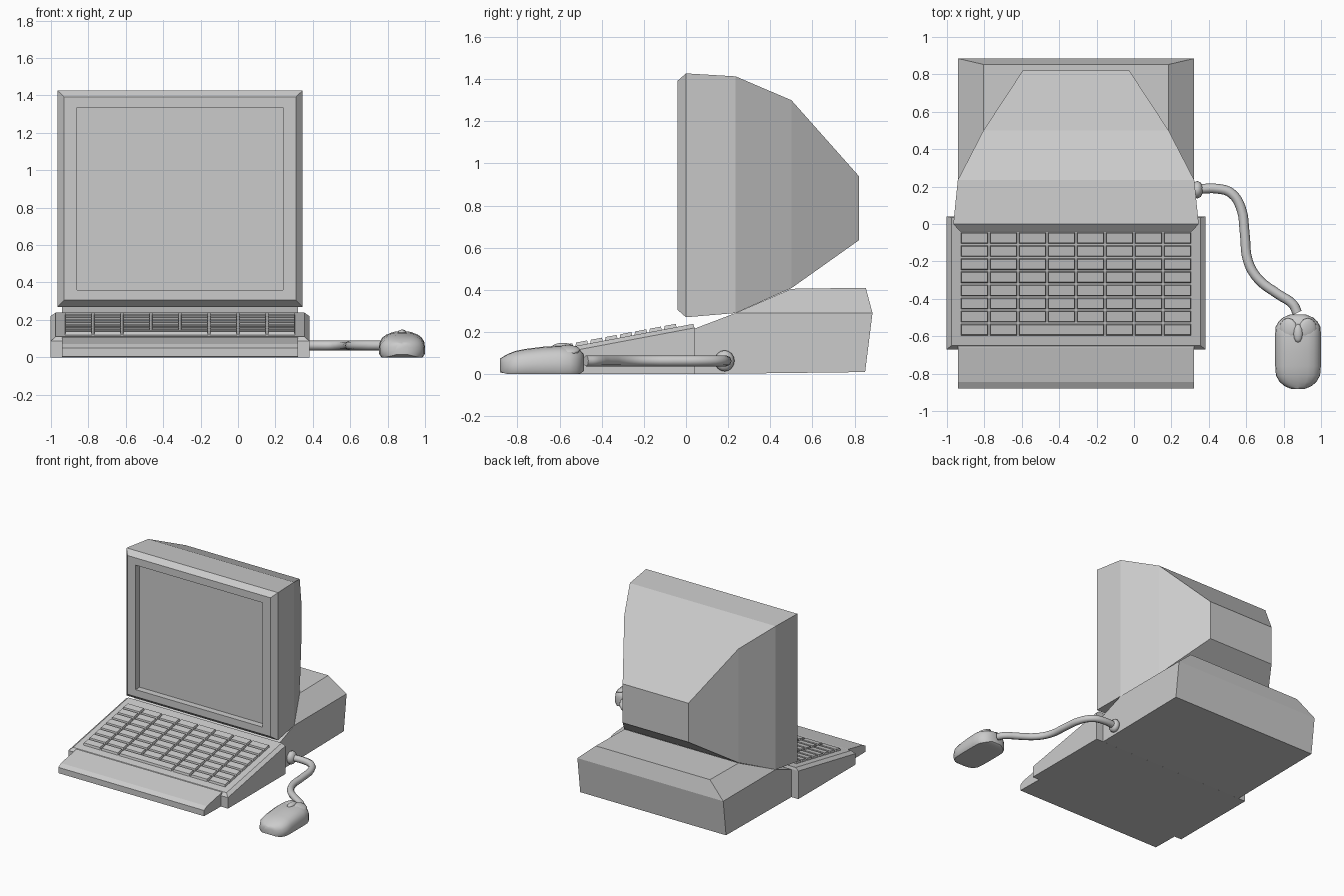
import bpy, bmesh
from math import cos, sin, pi
from mathutils import Matrix, Vector

if "Cube" in bpy.data.objects:
    bpy.data.objects.remove(bpy.data.objects["Cube"])

CX = -0.31  # centre line of the computer


def make(name, verts, faces, smooth=False):
    me = bpy.data.meshes.new(name)
    me.from_pydata(verts, [], faces)
    bm = bmesh.new()
    bm.from_mesh(me)
    bmesh.ops.recalc_face_normals(bm, faces=bm.faces)
    bm.to_mesh(me)
    bm.free()
    ob = bpy.data.objects.new(name, me)
    bpy.context.collection.objects.link(ob)
    if smooth:
        bpy.ops.object.select_all(action='DESELECT')
        bpy.context.view_layer.objects.active = ob
        ob.select_set(True)
        bpy.ops.object.shade_smooth_by_angle(angle=0.8)
    return ob


def loft(name, rings, smooth=False):
    n = len(rings[0])
    verts = [p for r in rings for p in r]
    faces = [(i*n + j, i*n + (j+1) % n, (i+1)*n + (j+1) % n, (i+1)*n + j)
             for i in range(len(rings) - 1) for j in range(n)]
    faces += [tuple(range(n)), tuple(range(len(verts) - n, len(verts)))]
    return make(name, verts, faces, smooth)


def rect_y(hw, y, z0, z1):
    return [(CX - hw, y, z0), (CX + hw, y, z0), (CX + hw, y, z1), (CX - hw, y, z1)]


# monitor: back of the tube to the bezel, then into the recessed screen
loft("monitor", [rect_y(*r) for r in (
    (0.285, 0.82, 0.635, 0.94), (0.495, 0.50, 0.408, 1.30),
    (0.632, 0.235, 0.29, 1.413), (0.656, 0.0, 0.27, 1.427),
    (0.62, -0.04, 0.305, 1.392), (0.55, -0.04, 0.36, 1.335),
    (0.55, 0.01, 0.36, 1.335))])

# system case behind the keyboard, chamfered up to the monitor
case = [(0.632, 0.03, 0.0), (0.632, 0.85, 0.01), (0.632, 0.03, 0.212),
        (0.632, 0.235, 0.29), (0.632, 0.885, 0.29), (0.495, 0.50, 0.405),
        (0.495, 0.853, 0.41)]
verts = [(CX + s * x, y, z) for s in (-1, 1) for x, y, z in case]
side = [(0, 1, 4, 3, 2), (3, 4, 6, 5)]
faces = side + [tuple(i + 7 for i in f) for f in side]
faces += [(a, b, b + 7, a + 7) for a, b in
          ((0, 1), (1, 4), (4, 6), (6, 5), (5, 3), (3, 2), (2, 0))]
make("system_case", verts, faces)

# sloping keyboard tray with a chamfered rim


def slope(y):
    return 0.232 + 0.188 * y


def tray_ring(hw, y0, y1, zf):
    return [(CX + s * hw, y, zf(y)) for s, y in
            ((-1, y0), (1, y0), (1, y1), (-1, y1))]


loft("keyboard_tray", [
    tray_ring(0.692, -0.67, 0.04, lambda y: 0.0),
    tray_ring(0.692, -0.67, 0.04, lambda y: slope(y) - 0.02),
    tray_ring(0.665, -0.65, 0.035, slope)])

# front ledge
profile = [(-0.60, 0.0), (-0.88, 0.005), (-0.88, 0.05), (-0.845, 0.07),
           (-0.66, 0.106), (-0.60, 0.106)]
loft("front_ledge", [[(CX + s * 0.632, y, z) for y, z in profile] for s in (-1, 1)])

# keys: tapered caps on an eight by eight grid, with one space bar
W, D = 0.155, 0.07
verts, faces = [], []


def key(x0, x1, y0, y1):
    b = len(verts)
    for g, h in ((0.004, -0.005), (0.009, 0.016)):
        verts.extend((x, y, slope(y) + h) for x, y in
                     ((x0 + g, y0 + g), (x1 - g, y0 + g), (x1 - g, y1 - g), (x0 + g, y1 - g)))
    faces.extend([(b, b+1, b+2, b+3), (b+4, b+5, b+6, b+7)])
    faces.extend((b + i, b + (i+1) % 4, b + 4 + (i+1) % 4, b + 4 + i) for i in range(4))


for row in range(8):
    y = -0.60 + row * D
    for col in range(8):
        x = CX + (col - 4) * W
        if row == 0 and col in (3, 4):
            continue
        if row == 0 and col == 2:
            key(x, x + 3 * W, y, y + D)
        else:
            key(x, x + W, y, y + D)
make("keys", verts, faces)

# mouse body: rounded sections along y (y, half width, height)
MX = 0.877


def mouse_ring(y, hw, h, z0=0.0):
    pts = [(MX - hw * 0.9, y, z0), (MX + hw * 0.9, y, z0)]
    pts += [(MX + hw, y, z0 + 0.15 * h)]
    for i in range(11):
        a = pi * i / 10
        c, s = cos(a), sin(a)
        cx = (1 if c > 0 else -1) * abs(c) ** 0.7
        pts.append((MX + hw * cx, y, z0 + h * (0.4 + 0.6 * s ** 0.9 if s > 1e-6 else 0.4)))
    pts.append((MX - hw, y, z0 + 0.15 * h))
    return pts


loft("mouse_body", [mouse_ring(*r) for r in (
    (-0.882, 0.035, 0.06, 0.014), (-0.868, 0.07, 0.077, 0.006), (-0.845, 0.098, 0.096),
    (-0.81, 0.118, 0.11), (-0.76, 0.122, 0.12), (-0.68, 0.123, 0.13),
    (-0.60, 0.123, 0.135), (-0.55, 0.12, 0.13), (-0.52, 0.103, 0.12),
    (-0.50, 0.08, 0.108, 0.004), (-0.485, 0.045, 0.08, 0.014))], True)


def ellipsoid(name, loc, size, seg=12, tilt=0.0, axis='Y'):
    bm = bmesh.new()
    m = Matrix.Translation(Vector(loc)) @ Matrix.Rotation(tilt, 4, axis) @ Matrix.Diagonal((*size, 1))
    bmesh.ops.create_uvsphere(bm, u_segments=seg, v_segments=8, radius=1, matrix=m)
    me = bpy.data.meshes.new(name)
    bm.to_mesh(me)
    bm.free()
    me.shade_smooth()
    ob = bpy.data.objects.new(name, me)
    bpy.context.collection.objects.link(ob)


# mouse buttons and the small piece between them
for s, n in ((-1, "left"), (1, "right")):
    ellipsoid("mouse_button_" + n, (MX + s * 0.053, -0.56, 0.115), (0.05, 0.058, 0.017), tilt=s * 0.35)
ellipsoid("mouse_wheel", (MX, -0.585, 0.131), (0.025, 0.05, 0.017))

# cable and its plug
path = [(0.873, -0.475), (0.85, -0.43), (0.77, -0.375), (0.665, -0.295), (0.61, -0.20),
        (0.592, -0.05), (0.572, 0.085), (0.52, 0.165), (0.45, 0.188), (0.34, 0.187)]
cu = bpy.data.curves.new("mouse_cable", 'CURVE')
cu.dimensions = '3D'
cu.bevel_depth = 0.026
cu.bevel_resolution = 2
cu.resolution_u = 4
cu.use_fill_caps = True
sp = cu.splines.new('BEZIER')
sp.bezier_points.add(len(path) - 1)
for bp, (x, y) in zip(sp.bezier_points, path):
    bp.co = (x, y, 0.063)
    bp.handle_left_type = bp.handle_right_type = 'AUTO'
bpy.context.collection.objects.link(bpy.data.objects.new("mouse_cable", cu))
ellipsoid("cable_plug", (0.338, 0.183, 0.063), (0.033, 0.047, 0.05), seg=10)
